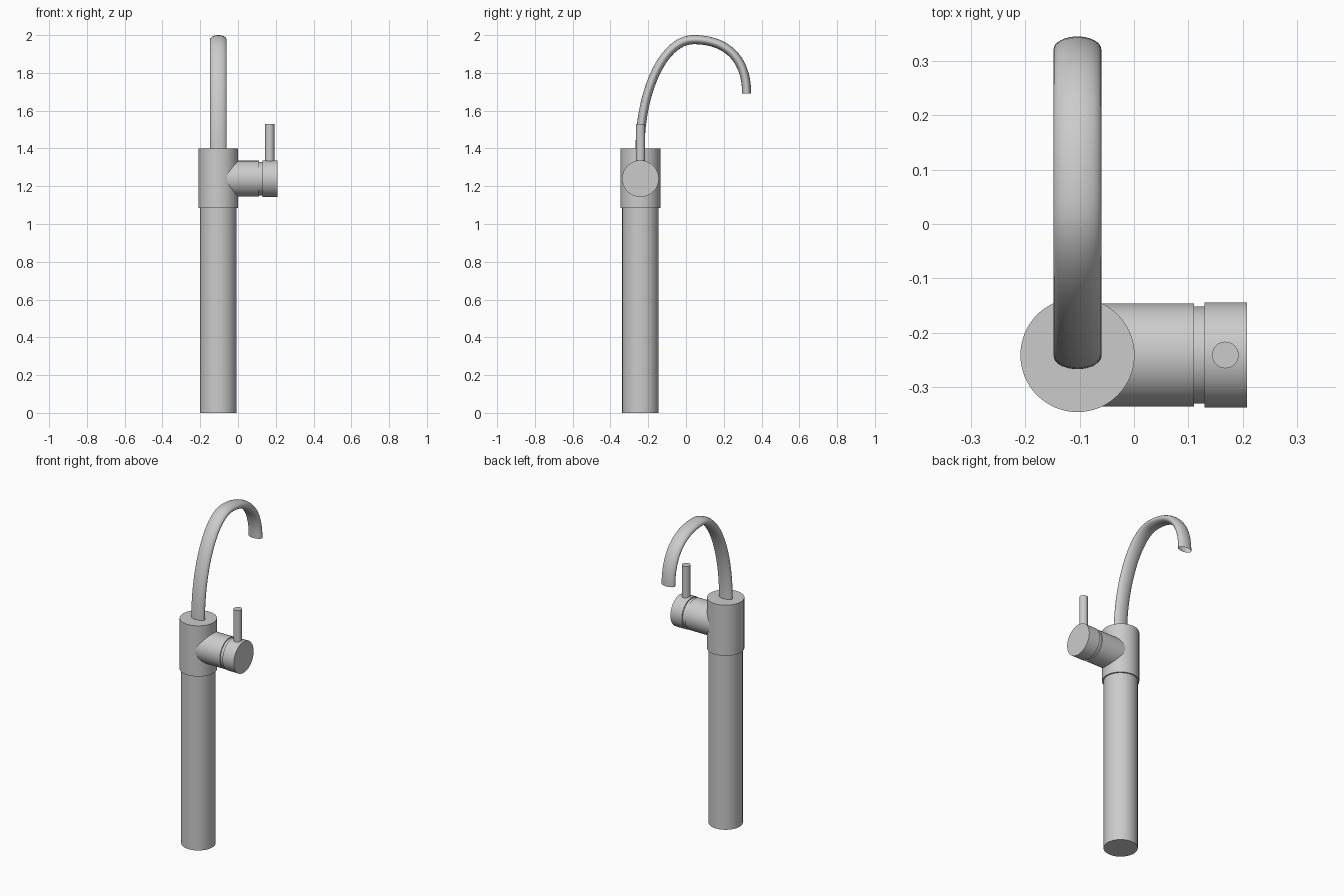
import bpy, bmesh, math
from mathutils import Vector
from mathutils.geometry import interpolate_bezier

if "Cube" in bpy.data.objects:
    bpy.data.objects.remove(bpy.data.objects["Cube"])

CX, CY, HZ = -0.104, -0.241, 1.24   # body axis and handle height


def finish(obj):
    bpy.ops.object.select_all(action='DESELECT')
    obj.select_set(True)
    bpy.context.view_layer.objects.active = obj
    bpy.ops.object.shade_smooth_by_angle(angle=math.radians(35))


def rod(name, start, end, radius, sides=64):
    a, b = Vector(start), Vector(end)
    bpy.ops.mesh.primitive_cylinder_add(vertices=sides, radius=radius, depth=(b - a).length,
                                        location=(a + b) / 2)
    obj = bpy.context.object
    obj.name = name
    obj.rotation_euler = (b - a).to_track_quat('Z', 'Y').to_euler()
    finish(obj)


# Upright column and the wider collar on top
rod("column", (CX, CY, 0), (CX, CY, 1.09), 0.0965)
rod("collar", (CX, CY, 1.085), (CX, CY, 1.40), 0.105)

# Side valve: housing, recessed neck, turning cap and lever
rod("valve_housing", (-0.06, CY, HZ), (0.11, CY, HZ), 0.095)
rod("valve_neck", (0.105, CY, HZ), (0.135, CY, HZ), 0.089)
rod("valve_cap", (0.13, CY, HZ), (0.208, CY, HZ), 0.097)
rod("lever", (0.168, CY, 1.31), (0.168, CY, 1.53), 0.0245, 32)


# Spout: flattened oval section swept along a two-piece arch
def point(y, z):
    return Vector((CX, y, z))


rise = interpolate_bezier(point(-0.243, 1.40), point(-0.243, 1.70),
                          point(-0.12, 1.976), point(0.04, 1.976), 24)
fall = interpolate_bezier(point(0.04, 1.976), point(0.22, 1.976),
                          point(0.321, 1.87), point(0.321, 1.692), 24)
path = rise + fall[1:]
SIDES = 32
bm = bmesh.new()
rings = []
for i, p in enumerate(path):
    tangent = (path[min(i + 1, len(path) - 1)] - path[max(i - 1, 0)]).normalized()
    if i in (0, len(path) - 1):
        tangent = Vector((0, 0, 1 if i == 0 else -1))
    across = Vector((1, 0, 0))
    normal = tangent.cross(across)
    rings.append([bm.verts.new(p + across * 0.044 * math.cos(t) + normal * 0.024 * math.sin(t))
                  for t in (2 * math.pi * k / SIDES for k in range(SIDES))])
for r0, r1 in zip(rings, rings[1:]):
    for k in range(SIDES):
        n = (k + 1) % SIDES
        bm.faces.new((r0[k], r0[n], r1[n], r1[k]))
bmesh.ops.recalc_face_normals(bm, faces=bm.faces)
mesh = bpy.data.meshes.new("spout")
bm.to_mesh(mesh)
bm.free()
spout = bpy.data.objects.new("spout", mesh)
bpy.context.collection.objects.link(spout)
finish(spout)
